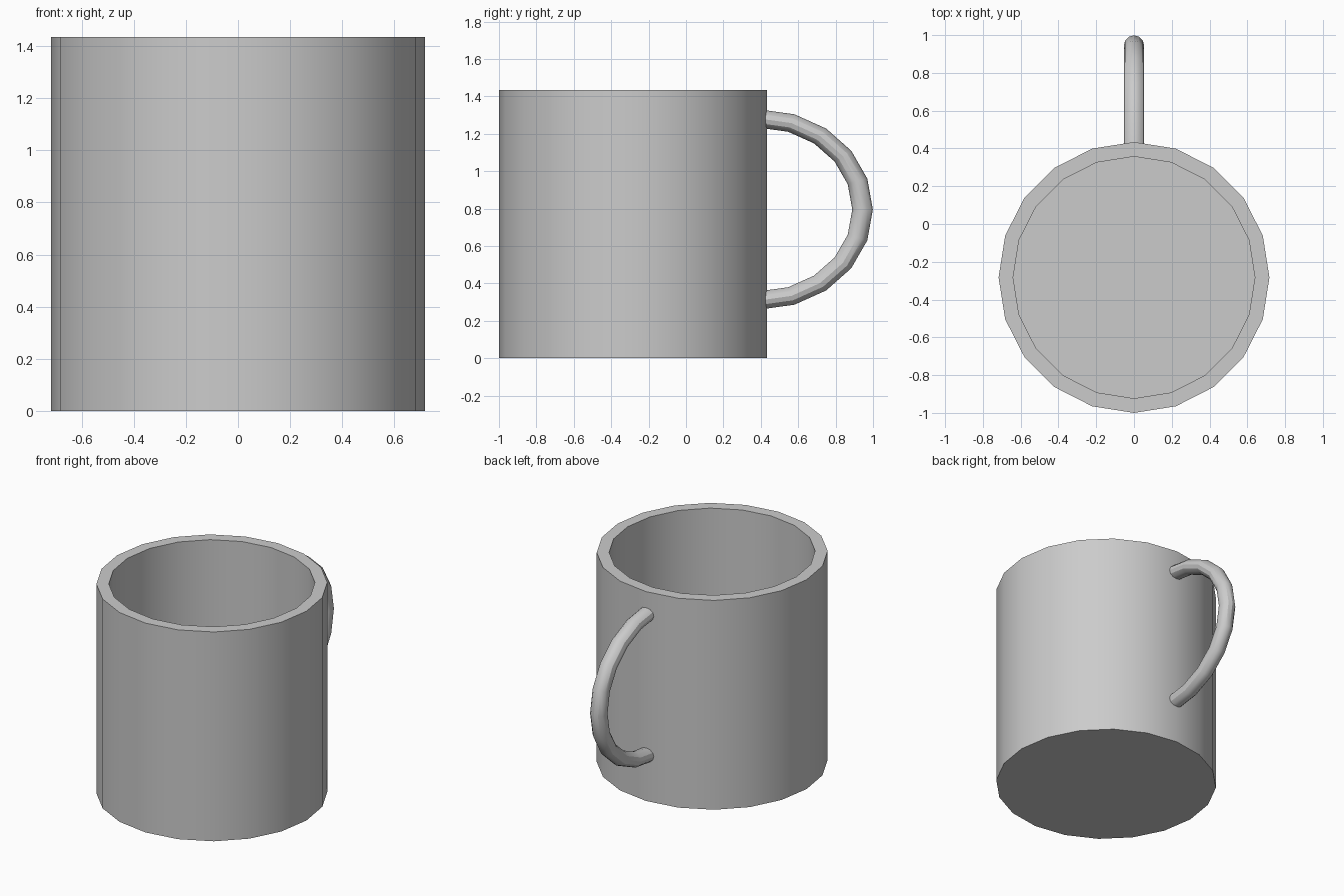
import bpy, bmesh
from math import sin, cos, pi

if "Cube" in bpy.data.objects:
    bpy.data.objects.remove(bpy.data.objects["Cube"])

CY = -0.283      # cup axis in y
SIDES = 20


def finish(bm, name):
    bmesh.ops.recalc_face_normals(bm, faces=bm.faces)
    mesh = bpy.data.meshes.new(name)
    bm.to_mesh(mesh)
    bm.free()
    obj = bpy.data.objects.new(name, mesh)
    bpy.context.collection.objects.link(obj)
    bpy.ops.object.select_all(action='DESELECT')
    obj.select_set(True)
    bpy.context.view_layer.objects.active = obj
    bpy.ops.object.shade_smooth_by_angle(angle=pi / 6)
    return obj


def skin(name, rings):
    """Join rings of points into a tube and cap both ends."""
    bm = bmesh.new()
    loops = [[bm.verts.new(p) for p in ring] for ring in rings]
    n = len(loops[0])
    for a, b in zip(loops, loops[1:]):
        for i in range(n):
            j = (i + 1) % n
            bm.faces.new((a[i], a[j], b[j], b[i]))
    bm.faces.new(loops[0])
    bm.faces.new(loops[-1])
    return finish(bm, name)


# Cup: outer wall, rim, inner wall and floor
profile = [(0.717, 0), (0.717, 1.434), (0.64, 1.434), (0.64, 0.08)]
skin("cup", [[(r * sin(2 * pi * i / SIDES), CY + r * cos(2 * pi * i / SIDES), z)
              for i in range(SIDES)] for r, z in profile])

# Handle: half ring, slightly stretched away from the cup, ends sunk in the wall
TUBE = 12
rings = []
for k in range(11):
    a = -pi / 2 + pi * k / 10
    ring = []
    for i in range(TUBE):
        t = 2 * pi * i / TUBE
        c = cos(t)
        ring.append((0.054 * sin(t),
                     0.393 + (0.551 + 0.055 * c) * cos(a),
                     0.795 + (0.486 + 0.049 * c) * sin(a)))
    rings.append(ring)
skin("handle", rings)
